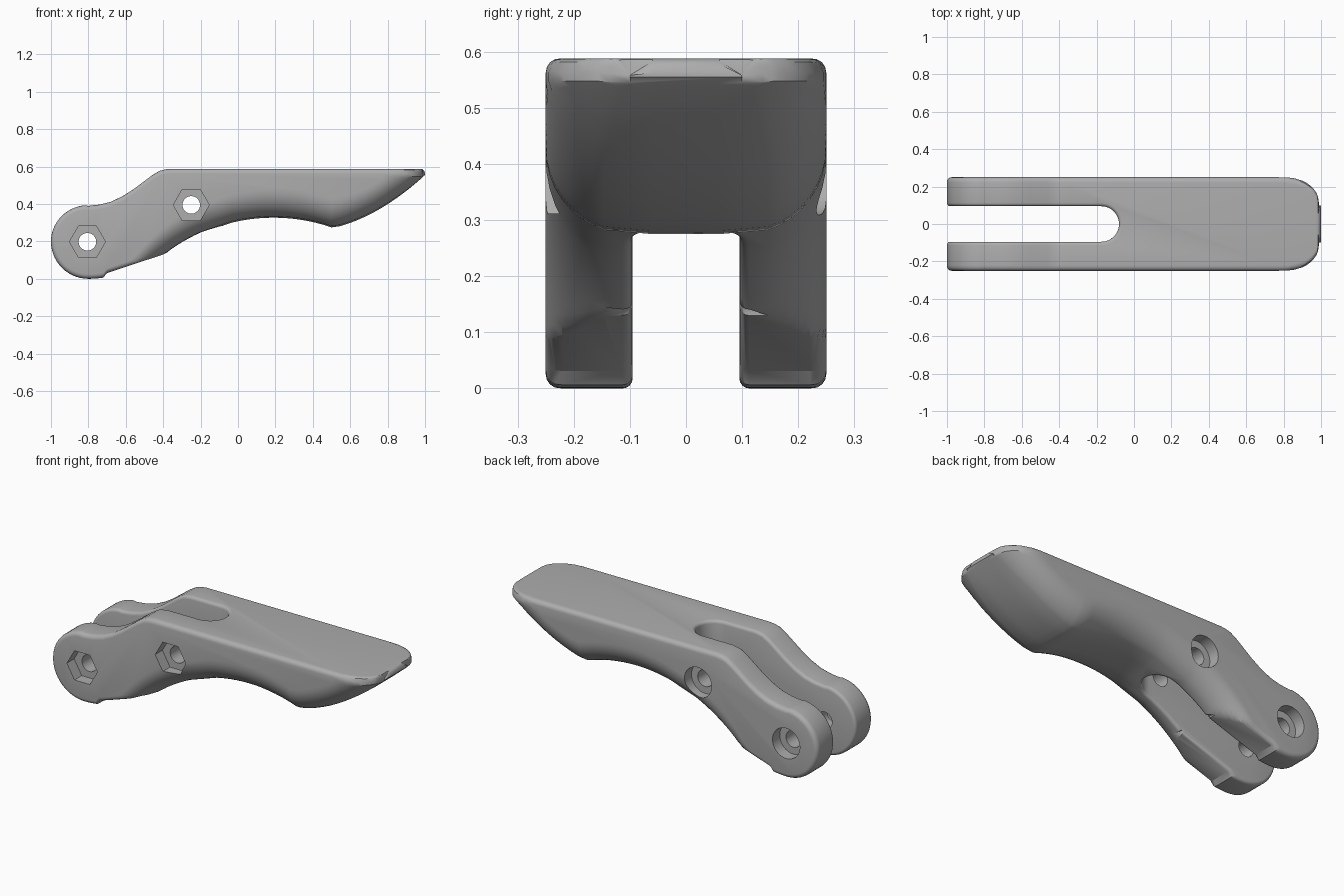
import bpy, bmesh, math
from mathutils import Matrix

cube = bpy.data.objects.get("Cube")
if cube:
    bpy.data.objects.remove(cube, do_unlink=True)

grey = bpy.data.materials.new("plain_grey")
grey.use_nodes = True
colour = (0.42, 0.42, 0.42, 1)
grey.diffuse_color = colour
grey.node_tree.nodes["Principled BSDF"].inputs["Base Color"].default_value = colour

HALF, FLAT, ROUND, EDGE = 0.25, 0.1, 0.15, 0.025
PIVOT_X, PIVOT_Z, PIVOT_R = -0.8, 0.2, 0.2
TOP = 0.588
SHOULDER = [(-0.8, 0.39), (-0.74, 0.397), (-0.68, 0.412), (-0.62, 0.44),
            (-0.56, 0.478), (-0.5, 0.523), (-0.46, 0.553), (-0.42, 0.577),
            (-0.39, 0.585), (-0.36, TOP)]


def fillet(d, r=EDGE):
    """Drop of a rounded edge, d past the start of the rounding."""
    d = min(max(d, 0), r)
    return r - math.sqrt(r * r - d * d)


def top_z(x):
    for (xa, za), (xb, zb) in zip(SHOULDER, SHOULDER[1:]):
        if x <= xb:
            return za + (zb - za) * (x - xa) / (xb - xa)
    return TOP - fillet(x - (1 - EDGE))


def under_z(x):
    """Hollow grip arc, then the bulged nose."""
    if x > 0.5:
        d = x - 0.5
        return 0.27 + 0.22 * d + 0.7 * d * d
    return 0.327 - fillet(abs(x - 0.19), 0.95)


def heel_z(x):
    """Straight underside running from the pivot eye to the grip."""
    d = x - PIVOT_X
    return min(0.13, 0.13 - 0.33 * (0.4 - d)) if d > 0.09 else 0.3 * d * d * 10 / 3


def section(x, angle=None):
    """Closed loop of points across the body at one station."""
    top, under = top_z(x), under_z(x)
    room = max(0, min(1, (top - under - 0.04) / ROUND))
    sweep = math.acos(1 - room)
    width = FLAT + ROUND * math.sin(sweep)
    cols = [(0, 0), (0.06, 0)]
    for k in range(2, 11):
        a = sweep * k / 10
        cols.append((FLAT + ROUND * math.sin(a), ROUND * (1 - math.cos(a))))
    cols = [(-y, h) for y, h in cols[:0:-1]] + cols
    low, high = [], []
    for y, h in cols:
        b = fillet(abs(y) - (width - EDGE))
        if angle is not None:
            r = PIVOT_R - b
            px, dz = PIVOT_X - r * math.cos(angle), r * math.sin(angle)
            low.append((px, y, PIVOT_Z - dz))
            high.append((px, y, PIVOT_Z + dz * 0.97))
        else:
            z = max(heel_z(x) + b, under + h)
            low.append((x, y, z))
            high.append((x, y, max(top - b, z + 0.003)))
    return low + high[::-1]


def steps(a, b, n):
    return [a + (b - a) * i / n for i in range(n)]


# Lever body lofted through its cross-sections
rings = [section(PIVOT_X, math.pi / 2 * i / 14) for i in range(14)]
stations = (steps(-0.8, -0.36, 22) + steps(-0.36, -0.2, 5) + [-0.2]
            + steps(-0.03, 0.5, 12) + steps(0.5, 0.9, 9)
            + steps(0.9, 0.975, 5) + steps(0.975, 1, 5) + [1])
rings += [section(x) for x in stations]
bm = bmesh.new()
rows = [[bm.verts.new(p) for p in ring] for ring in rings]
for r0, r1 in zip(rows, rows[1:]):
    for j in range(len(r0)):
        k = (j + 1) % len(r0)
        bm.faces.new((r0[j], r0[k], r1[k], r1[j]))
bm.faces.new(rows[-1])
bmesh.ops.remove_doubles(bm, verts=bm.verts, dist=0.0004)
bmesh.ops.recalc_face_normals(bm, faces=bm.faces)
mesh = bpy.data.meshes.new("lever_body")
bm.to_mesh(mesh)
bm.free()
body = bpy.data.objects.new("lever_body", mesh)
bpy.context.collection.objects.link(body)
mesh.materials.append(grey)
bpy.context.view_layer.objects.active = body
body.select_set(True)


def cut(bm):
    """Subtract a mesh from the body."""
    bmesh.ops.recalc_face_normals(bm, faces=bm.faces)
    me = bpy.data.meshes.new("cutter")
    bm.to_mesh(me)
    bm.free()
    me.materials.append(grey)
    cutter = bpy.data.objects.new("cutter", me)
    cutter.hide_render = True
    bpy.context.collection.objects.link(cutter)
    mod = body.modifiers.new("cut", "BOOLEAN")
    mod.operation, mod.solver, mod.object = "DIFFERENCE", "EXACT", cutter
    bpy.ops.object.modifier_apply(modifier=mod.name)
    bpy.data.objects.remove(cutter, do_unlink=True)


def drill(x, z, y0, y1, radius, sides):
    """Cut a hole along y."""
    bm = bmesh.new()
    place = Matrix.Translation((x, (y0 + y1) / 2, z)) @ Matrix.Rotation(math.pi / 2, 4, "X")
    if sides == 6:
        place = place @ Matrix.Rotation(math.pi / 2, 4, "Z")
    bmesh.ops.create_cone(bm, cap_ends=True, segments=sides, radius1=radius,
                          radius2=radius, depth=y1 - y0, matrix=place)
    cut(bm)


# Fork slot with a round end
SLOT, SLOT_X = 0.095, -0.175
bm = bmesh.new()
outline = [(-1.2, -SLOT)]
for i in range(18):
    a = math.pi * (i / 17 - 0.5)
    outline.append((SLOT_X + SLOT * math.cos(a), SLOT * math.sin(a)))
outline.append((-1.2, SLOT))
face = bm.faces.new([bm.verts.new((x, y, -0.2)) for x, y in outline])
ext = bmesh.ops.extrude_face_region(bm, geom=[face])
bmesh.ops.translate(bm, vec=(0, 0, 1.2),
                    verts=[v for v in ext["geom"] if isinstance(v, bmesh.types.BMVert)])
cut(bm)


# Rounded slot rim
def on_wall(p):
    if p.x <= SLOT_X:
        return abs(abs(p.y) - SLOT) < 0.0005
    return abs(math.hypot(p.x - SLOT_X, p.y) - SLOT) < 0.002


bm = bmesh.new()
bm.from_mesh(mesh)
bmesh.ops.remove_doubles(bm, verts=bm.verts, dist=0.001)
bmesh.ops.dissolve_limit(bm, angle_limit=0.004, verts=bm.verts, edges=bm.edges)
rim = [e for e in bm.edges if all(on_wall(v.co) for v in e.verts)
       and e.calc_face_angle(0) > 0.9]
bmesh.ops.bevel(bm, geom=rim, offset=0.018, segments=4, profile=0.5,
                affect="EDGES", clamp_overlap=False)
bm.to_mesh(mesh)
bm.free()

# Pin holes: hexagonal nut pockets in front, round head pockets behind
for x, z in ((-0.805, 0.198), (-0.25, 0.395)):
    drill(x, z, -0.4, 0.4, 0.047, 32)
    drill(x, z, -0.4, -0.185, 0.096, 6)
    drill(x, z, 0.185, 0.4, 0.086, 40)

bpy.ops.object.shade_smooth_by_angle(angle=math.radians(32))
